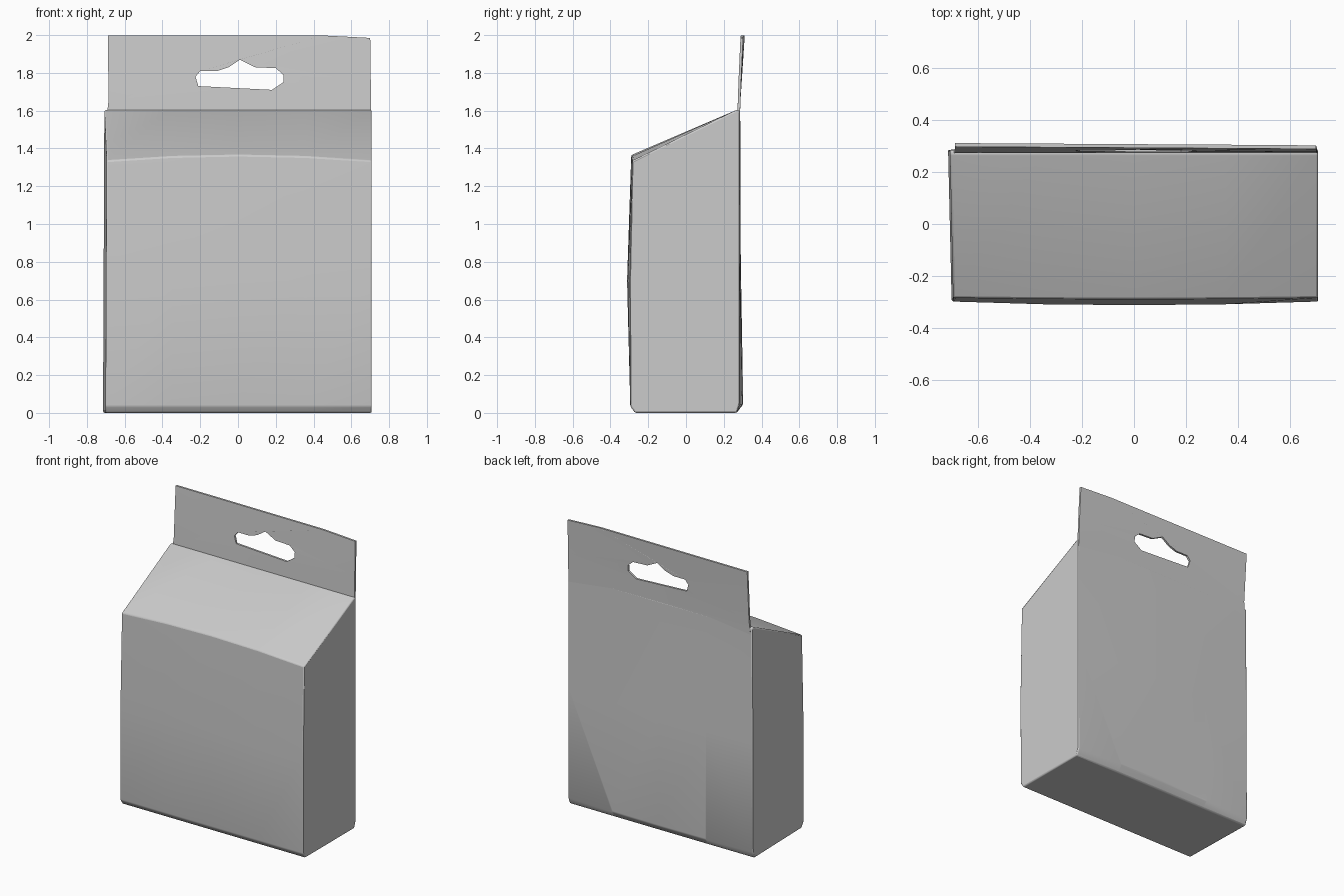
import bpy, bmesh
from math import atan2
from mathutils import Matrix

if "Cube" in bpy.data.objects:
    bpy.data.objects.remove(bpy.data.objects["Cube"], do_unlink=True)

grey = bpy.data.materials.new("carton grey")
grey.use_nodes = True
colour = (0.6, 0.6, 0.6, 1)
grey.diffuse_color = colour
grey.node_tree.nodes["Principled BSDF"].inputs["Base Color"].default_value = colour


def add_object(name, mesh):
    mesh.materials.clear()
    mesh.materials.append(grey)
    ob = bpy.data.objects.new(name, mesh)
    bpy.context.collection.objects.link(ob)
    return ob


def smooth(ob, angle):
    bpy.ops.object.select_all(action="DESELECT")
    ob.select_set(True)
    bpy.context.view_layer.objects.active = ob
    bpy.ops.object.shade_smooth_by_angle(angle=angle)


# Carton body: side profile (depth, height, bulge at mid width) swept across
profile = [
    (-0.27, 0.0, 0), (-0.295, 0.035, 0), (-0.298, 0.7, -0.014),
    (-0.284, 1.335, -0.006), (0.27, 1.605, 0), (0.285, 1.6, 0.002),
    (0.284, 0.8, 0.006), (0.285, 0.045, 0.018), (0.268, 0.0, 0),
]


def body_point(s, y, z, bulge):
    middle = 1 - s * s
    x = s * 0.708
    if s < 0:
        # the left-hand wall flares towards the back and is fullest low down
        x += s * (0.014 * (y - 0.3) / 0.6 + 0.007 * (1 - z / 1.6))
    droop = 0.03 * middle if 1.3 < z < 1.4 else 0
    return x, y + bulge * middle, z + droop


bm = bmesh.new()
stations = [-1, -0.5, 0, 0.5, 1]
rings = [[bm.verts.new(body_point(s, *p)) for p in profile] for s in stations]
n = len(profile)
for a, b in zip(rings, rings[1:]):
    for i in range(n):
        j = (i + 1) % n
        bm.faces.new((a[i], a[j], b[j], b[i]))
caps = [bm.faces.new(rings[0]), bm.faces.new(rings[-1])]
bmesh.ops.poke(bm, faces=caps)
bmesh.ops.recalc_face_normals(bm, faces=bm.faces)
mesh = bpy.data.meshes.new("carton_body")
bm.to_mesh(mesh)
bm.free()
body = add_object("carton_body", mesh)
bevel = body.modifiers.new("soft folds", "BEVEL")
bevel.width = 0.01
bevel.segments = 2
bevel.limit_method = "ANGLE"
smooth(body, 0.9)

# Hanging tab: flat outline with a hand hole, leaning slightly back
outline = [(-0.697, 1.55), (0.705, 1.55), (0.703, 1.75), (0.7, 1.985),
           (0.45, 1.998), (-0.688, 1.998), (-0.686, 1.65)]
hole = [(-0.21, 1.73), (0.18, 1.71), (0.24, 1.75), (0.24, 1.79), (0.2, 1.825),
        (0.09, 1.83), (0.01, 1.87), (-0.05, 1.83), (-0.11, 1.81),
        (-0.2, 1.81), (-0.225, 1.78)]
curve = bpy.data.curves.new("tab_outline", "CURVE")
curve.dimensions = "2D"
curve.fill_mode = "BOTH"
curve.extrude = 0.007
for points in (outline, hole):
    spline = curve.splines.new("POLY")
    spline.points.add(len(points) - 1)
    spline.use_cyclic_u = True
    for point, (x, z) in zip(spline.points, points):
        point.co = (x, z, 0, 1)
guide = bpy.data.objects.new("tab_outline", curve)
mesh = bpy.data.meshes.new_from_object(guide)
bpy.data.objects.remove(guide)
bpy.data.curves.remove(curve)
mesh.name = "hanging_tab"

# Stand the tab upright, lean it and twist it a little
for v in mesh.vertices:
    x, z, depth = v.co
    lift = max(0, z - 1.6) / 0.4
    v.co = (x, 0.278 + depth + lift * (0.022 - 0.006 * x), z)
bm = bmesh.new()
bm.from_mesh(mesh)
bmesh.ops.remove_doubles(bm, verts=bm.verts, dist=0.0005)
bmesh.ops.recalc_face_normals(bm, faces=bm.faces)
bm.to_mesh(mesh)
bm.free()
tab = add_object("hanging_tab", mesh)
smooth(tab, 0.5)
